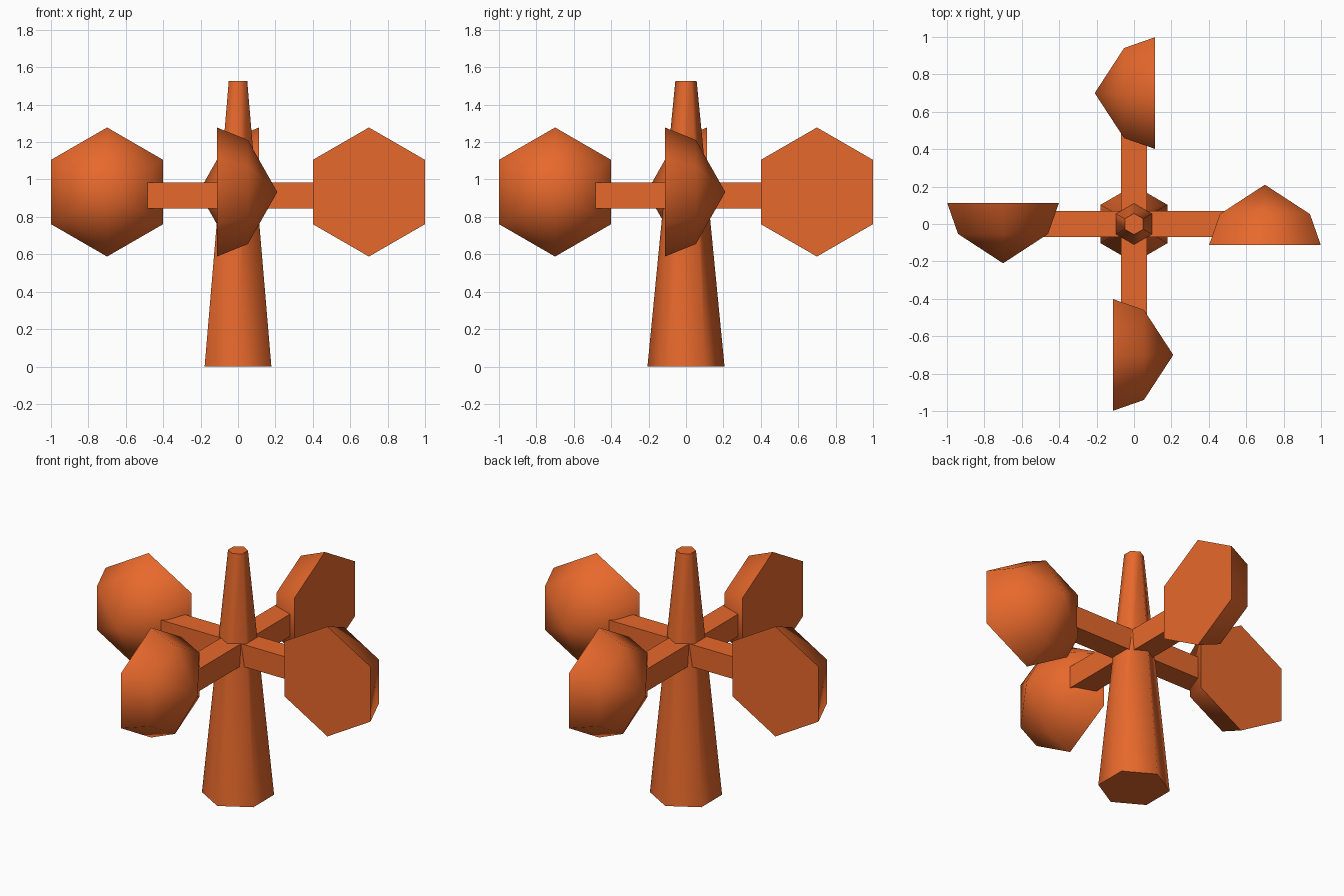
import bpy, bmesh, math
from mathutils import Matrix

if "Cube" in bpy.data.objects:
    bpy.data.objects.remove(bpy.data.objects["Cube"])

paint = bpy.data.materials.new("orange_paint")
paint.diffuse_color = (0.8, 0.14, 0.025, 1)
paint.use_nodes = True
paint.node_tree.nodes["Principled BSDF"].inputs["Base Color"].default_value = paint.diffuse_color


def finish(name, bm, matrix):
    bmesh.ops.recalc_face_normals(bm, faces=bm.faces)
    mesh = bpy.data.meshes.new(name)
    bm.transform(matrix)
    bm.to_mesh(mesh)
    bm.free()
    mesh.materials.append(paint)
    ob = bpy.data.objects.new(name, mesh)
    bpy.context.collection.objects.link(ob)
    bpy.ops.object.select_all(action='DESELECT')
    ob.select_set(True)
    bpy.context.view_layer.objects.active = ob
    bpy.ops.object.shade_smooth_by_angle(angle=math.radians(65))
    return ob


def hex_solid(profile):
    """Six-sided solid along z from (radius, z) pairs, corners on +-y; radius 0 makes a tip."""
    bm = bmesh.new()
    rings = []
    for r, z in profile:
        if r == 0:
            rings.append([bm.verts.new((0, 0, z))] * 6)
        else:
            angles = [math.radians(90 + 60 * i) for i in range(6)]
            rings.append([bm.verts.new((r * math.cos(a), r * math.sin(a), z)) for a in angles])
    for lo, hi in zip(rings, rings[1:]):
        for i in range(6):
            j = (i + 1) % 6
            quad = [lo[i], lo[j], hi[j], hi[i]]
            bm.faces.new(list(dict.fromkeys(quad)))
    for (r, _), ring in ((profile[0], rings[0]), (profile[-1], rings[-1])):
        if r:
            bm.faces.new(ring)
    return bm


# tapered centre post
finish("post", hex_solid([(0.206, 0), (0.057, 1.527)]), Matrix())

# two crossing square bars, ends buried in the cups
for k, name in enumerate(("arm_bar_x", "arm_bar_y")):
    bm = bmesh.new()
    bmesh.ops.create_cube(bm, size=1, matrix=Matrix.Diagonal((1.1, 0.139, 0.139, 1)))
    finish(name, bm, Matrix.Translation((0, 0, 0.915)) @ Matrix.Rotation(k * math.pi / 2, 4, 'Z'))

# four domed wind cups, all facing the same way round
stand = Matrix.Rotation(-math.pi / 2, 4, 'X')  # dome axis z -> +y
for k in range(4):
    turn = Matrix.Rotation(k * math.pi / 2, 4, 'Z')
    cup = hex_solid([(0.345, -0.113), (0.278, 0.053), (0, 0.21)])
    finish(f"wind_cup_{k + 1}", cup, turn @ Matrix.Translation((0.7, 0, 0.933)) @ stand)
